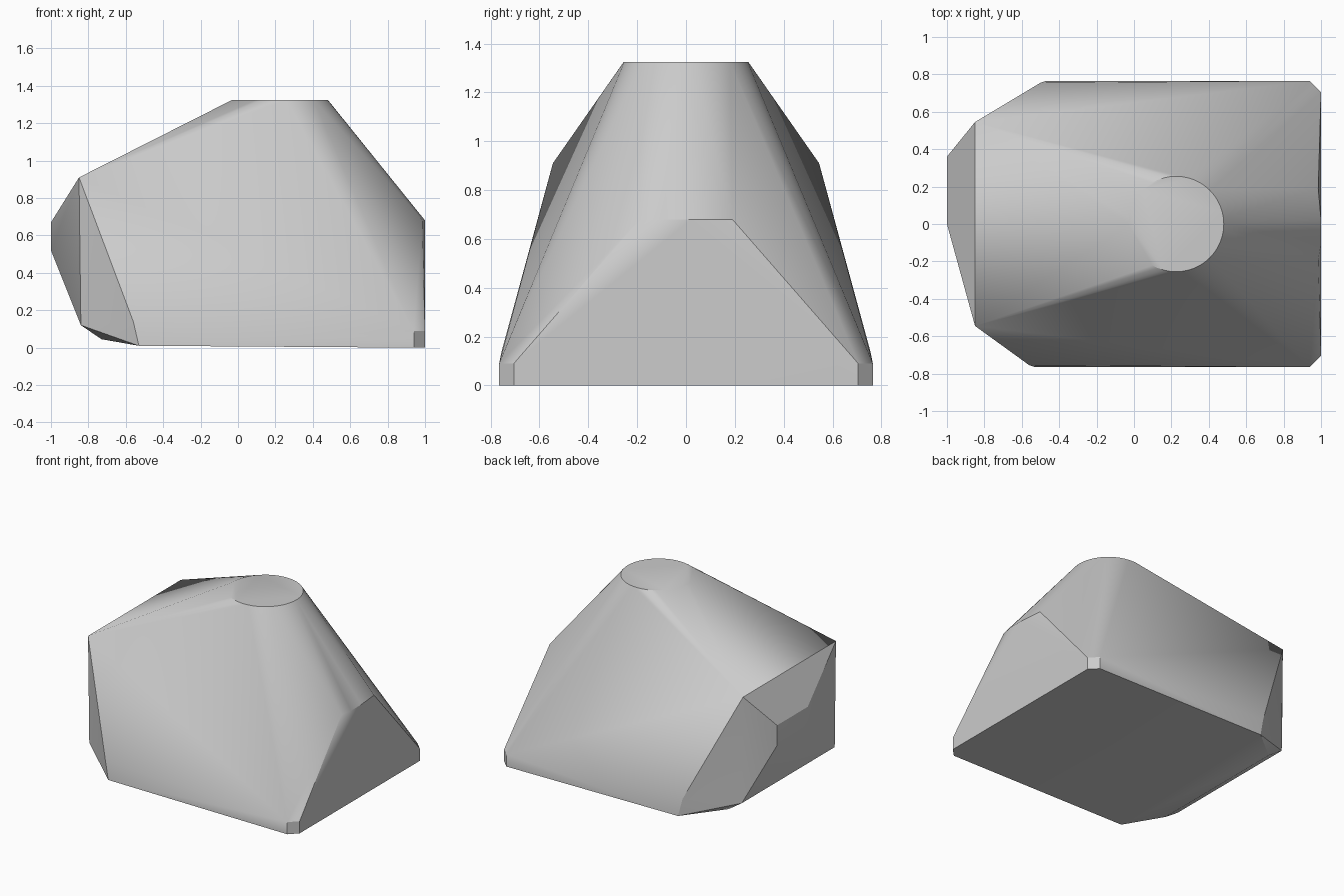
import bpy, bmesh, math

cube = bpy.data.objects.get("Cube")
if cube:
    bpy.data.objects.remove(cube, do_unlink=True)

grey = bpy.data.materials.new("plain_grey")
grey.use_nodes = True
colour = (0.6, 0.6, 0.6, 1)
grey.diffuse_color = colour
grey.node_tree.nodes["Principled BSDF"].inputs["Base Color"].default_value = colour

# Corners that occur on both sides of the body
corners = []
for side in (-1, 1):
    skirt = -0.53 if side < 0 else -0.47
    corners += [
        (-0.85, side * 0.545, 0.91), (-0.84, side * 0.545, 0.12),
        (-0.73, side * 0.54, 0.045), (skirt, side * 0.765, 0.01),
        (skirt - 0.03, side * 0.755, 0.14),
        (0.985, side * 0.19, 0.68),
    ]
    # Bevelled upright corner
    for z in (0, 0.09):
        corners += [(0.94, side * 0.765, z), (1, side * 0.705, z)]

# Ridge of the upright end and nose of the opposite end
corners += [(1, -0.1, 0.68), (1, 0.02, 0.68)]
corners += [(-1, y, z) for y in (0, 0.36) for z in (0.52, 0.67)]

# Round top with one clipped arc
for i in range(48):
    angle = i * math.tau / 48
    if not math.radians(185) < angle < math.radians(235):
        corners.append((0.225 + 0.255 * math.cos(angle),
                        0.255 * math.sin(angle), 1.325))

# Wrap the corners in a convex shell
bm = bmesh.new()
for c in corners:
    bm.verts.new(c)
bmesh.ops.convex_hull(bm, input=bm.verts)
loose = [v for v in bm.verts if not v.link_faces]
bmesh.ops.delete(bm, geom=loose, context='VERTS')
bmesh.ops.dissolve_limit(bm, angle_limit=math.radians(0.5),
                         verts=bm.verts, edges=bm.edges)
bmesh.ops.recalc_face_normals(bm, faces=bm.faces)
mesh = bpy.data.meshes.new("body_shell")
bm.to_mesh(mesh)
bm.free()
mesh.materials.append(grey)
body = bpy.data.objects.new("body_shell", mesh)
bpy.context.collection.objects.link(body)

bpy.ops.object.select_all(action='DESELECT')
body.select_set(True)
bpy.context.view_layer.objects.active = body
bpy.ops.object.shade_smooth_by_angle(angle=math.radians(30))
